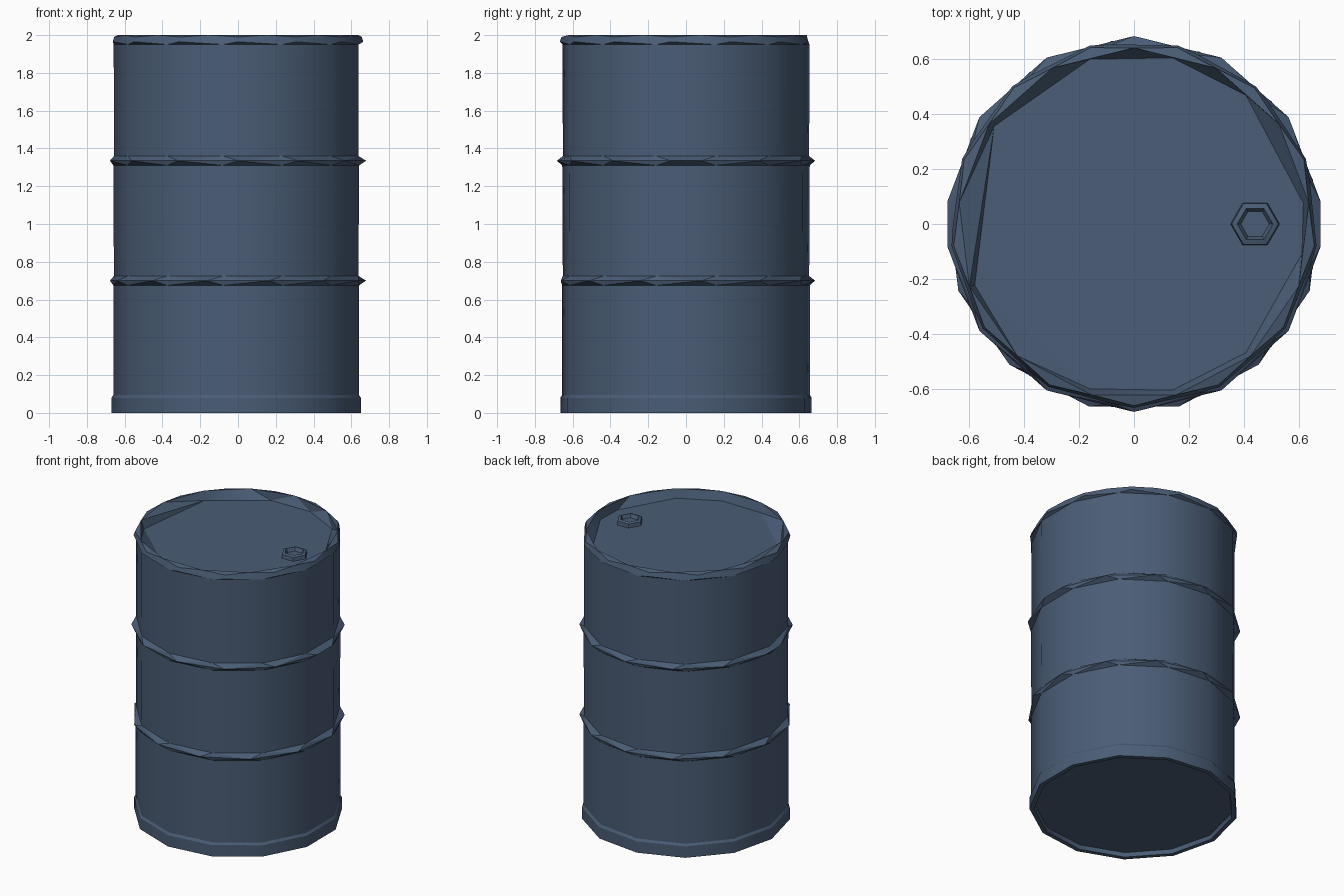
import bpy, bmesh
from math import cos, sin, radians

cube = bpy.data.objects.get("Cube")
if cube:
    bpy.data.objects.remove(cube, do_unlink=True)

# Painted steel
steel = bpy.data.materials.new("slate blue steel")
color = (0.069, 0.109, 0.181, 1)
steel.diffuse_color = color
steel.use_nodes = True
steel.node_tree.nodes["Principled BSDF"].inputs["Base Color"].default_value = color


def ngon(sides, start):
    """Sorted corner angles of a regular polygon."""
    return sorted((start + 360 * k / sides) % 360 for k in range(sides))


def loft(name, rows, center=(0, 0), cap_start=True, cap_end=True):
    """Skin a stack of (radius, z, angles) rings, whose corners may be staggered."""
    bm = bmesh.new()
    rings = [[bm.verts.new((center[0] + r * cos(radians(a)), center[1] + r * sin(radians(a)), z))
              for a in angles] for r, z, angles in rows]
    for k in range(len(rows) - 1):
        low, high = rings[k], rings[k + 1]
        la = rows[k][2] + [rows[k][2][0] + 360]
        ha = rows[k + 1][2] + [rows[k + 1][2][0] + 360]
        i = j = 0
        while i < len(low) or j < len(high):
            a, b = low[i % len(low)], high[j % len(high)]
            if j == len(high) or (i < len(low) and la[i + 1] <= ha[j + 1]):
                i += 1
                bm.faces.new((a, low[i % len(low)], b))
            else:
                j += 1
                bm.faces.new((a, high[j % len(high)], b))
    if cap_start:
        bm.faces.new(rings[0][::-1])
    if cap_end:
        bm.faces.new(rings[-1])
    bmesh.ops.recalc_face_normals(bm, faces=bm.faces)
    mesh = bpy.data.meshes.new(name)
    bm.to_mesh(mesh)
    bm.free()
    mesh.materials.append(steel)
    obj = bpy.data.objects.new(name, mesh)
    bpy.context.collection.objects.link(obj)
    bpy.ops.object.select_all(action="DESELECT")
    obj.select_set(True)
    bpy.context.view_layer.objects.active = obj
    bpy.ops.object.shade_smooth_by_angle(angle=radians(30))
    return obj


# Thirteen-sided rings, turned against each other
wall = ngon(13, 180)
back = ngon(13, 90)
front = ngon(13, 270)
mixed = [a for a in back if a < 180] + [a for a in front if a > 180]
lid = [7, 49, 77, 105, 145, 201, 255, 283, 311, 350]

# Drum: recessed base, foot band, two hoops, lip and sunken lid
rows = [(0.635, 0.03, wall), (0.64, 0, wall), (0.67, 0, wall), (0.67, 0.08, wall), (0.66, 0.095, wall)]
for z, hoop in ((0.70, back), (1.335, mixed)):
    rows += [(0.66, z - 0.025, wall), (0.683, z, hoop), (0.657, z + 0.025, wall)]
rows += [(0.658, 1.95, wall), (0.668, 1.965, front), (0.66, 1.99, front),
         (0.64, 2.0, back), (0.62, 1.94, lid)]
loft("drum", rows)

# Hexagonal filler neck on the lid
hexagon = ngon(6, 0)
loft("filler_neck", [(0.09, 1.935, hexagon), (0.085, 1.965, hexagon), (0.065, 1.972, hexagon),
                     (0.052, 1.947, hexagon)], center=(0.44, 0))
